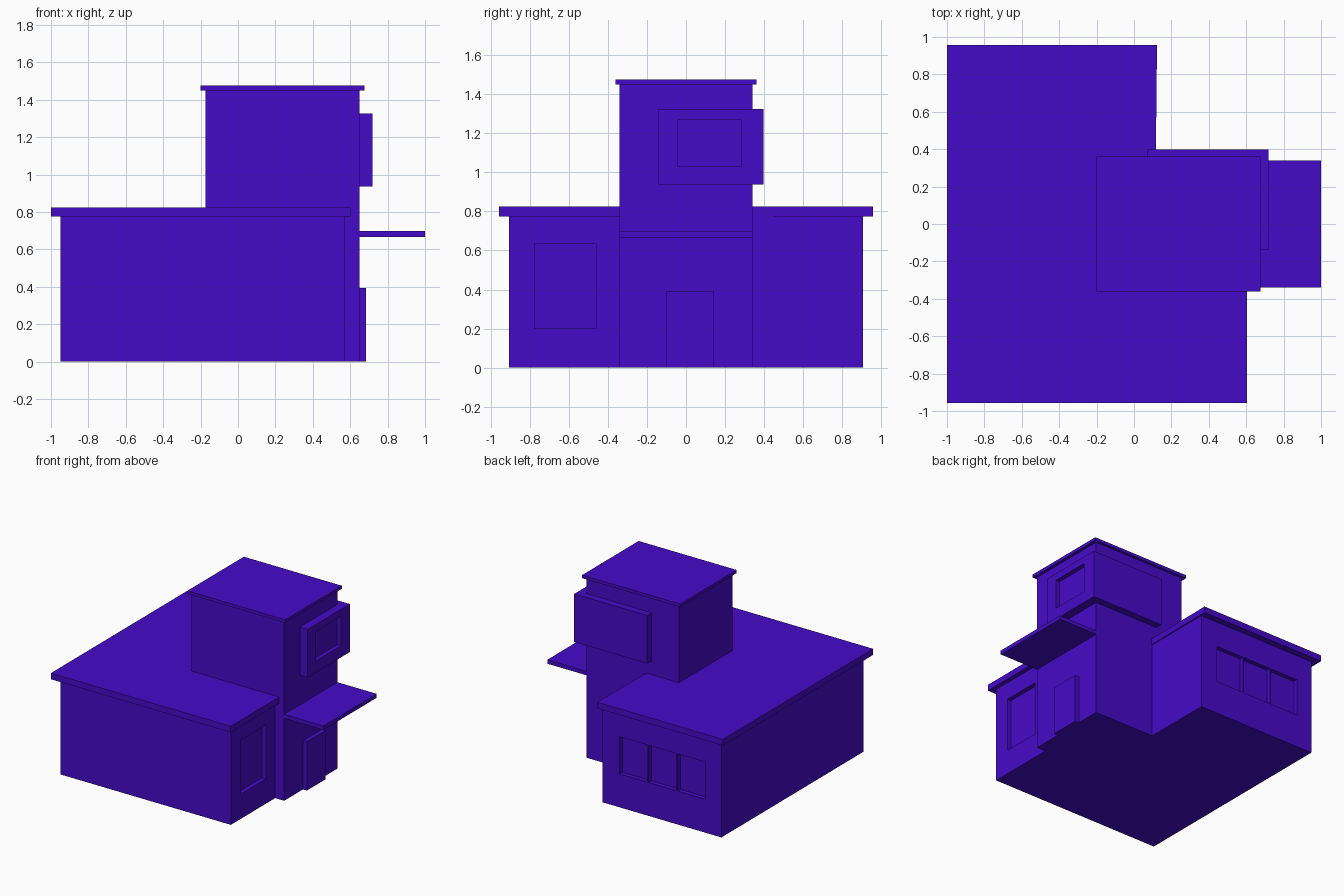
import bpy
import bmesh
from mathutils import Vector

if "Cube" in bpy.data.objects:
    bpy.data.objects.remove(bpy.data.objects["Cube"])

violet = bpy.data.materials.new("violet_paint")
violet.diffuse_color = (0.06, 0.003, 0.58, 1)
violet.use_nodes = True
violet.node_tree.nodes["Principled BSDF"].inputs["Base Color"].default_value = violet.diffuse_color


def prism(name, outline, z0, z1):
    """Extrude a counter-clockwise xy outline from z0 up to z1."""
    bm = bmesh.new()
    face = bm.faces.new([bm.verts.new((x, y, z0)) for x, y in outline])
    top = bmesh.ops.extrude_face_region(bm, geom=[face])["geom"]
    verts = [v for v in top if isinstance(v, bmesh.types.BMVert)]
    bmesh.ops.translate(bm, verts=verts, vec=Vector((0, 0, z1 - z0)))
    bmesh.ops.recalc_face_normals(bm, faces=bm.faces)
    mesh = bpy.data.meshes.new(name)
    bm.to_mesh(mesh)
    bm.free()
    mesh.materials.append(violet)
    obj = bpy.data.objects.new(name, mesh)
    bpy.context.collection.objects.link(obj)
    return obj


def box(name, x, y, z):
    return prism(name, [(x[0], y[0]), (x[1], y[0]), (x[1], y[1]), (x[0], y[1])], *z)


def recess(target, x, y, z):
    """Cut a shallow window recess out of a part."""
    cutter = box("window_cutter", x, y, z)
    mod = target.modifiers.new("window", "BOOLEAN")
    mod.operation = "DIFFERENCE"
    mod.solver = "EXACT"
    mod.object = cutter
    bpy.context.view_layer.objects.active = target
    bpy.ops.object.modifier_apply(modifier=mod.name)
    bpy.data.objects.remove(cutter)


DEPTH = 0.035

# L-shaped ground floor
walls = prism("ground_floor_walls",
              [(-0.95, -0.905), (0.57, -0.905), (0.57, 0), (0.11, 0),
               (0.11, 0.905), (-0.95, 0.905)], 0, 0.775)

# Side window and three-pane back window
recess(walls, (0.57 - DEPTH, 0.7), (-0.775, -0.46), (0.2, 0.635))
for i in range(3):
    x0 = -0.81 + i * 0.26
    recess(walls, (x0, x0 + 0.25), (0.905 - DEPTH, 1.0), (0.27, 0.57))

# Overhanging flat roof
prism("ground_floor_roof",
      [(-1, -0.957), (0.605, -0.957), (0.605, 0), (0.113, 0),
       (0.123, 0.957), (-1, 0.957)], 0.775, 0.825)

# Entrance tower with its roof, canopy and door
box("tower", (-0.175, 0.65), (-0.34, 0.34), (0, 1.45))
box("tower_roof", (-0.2, 0.675), (-0.36, 0.36), (1.45, 1.475))
box("entrance_canopy", (0.64, 1.0), (-0.34, 0.34), (0.665, 0.697))
box("front_door", (0.64, 0.685), (-0.1, 0.14), (0, 0.393))

# Box wrapping the tower corner, with a recessed window
corner = box("corner_sign_box", (0.07, 0.72), (-0.14, 0.397), (0.937, 1.325))
recess(corner, (0.72 - DEPTH, 0.8), (-0.04, 0.285), (1.03, 1.268))
